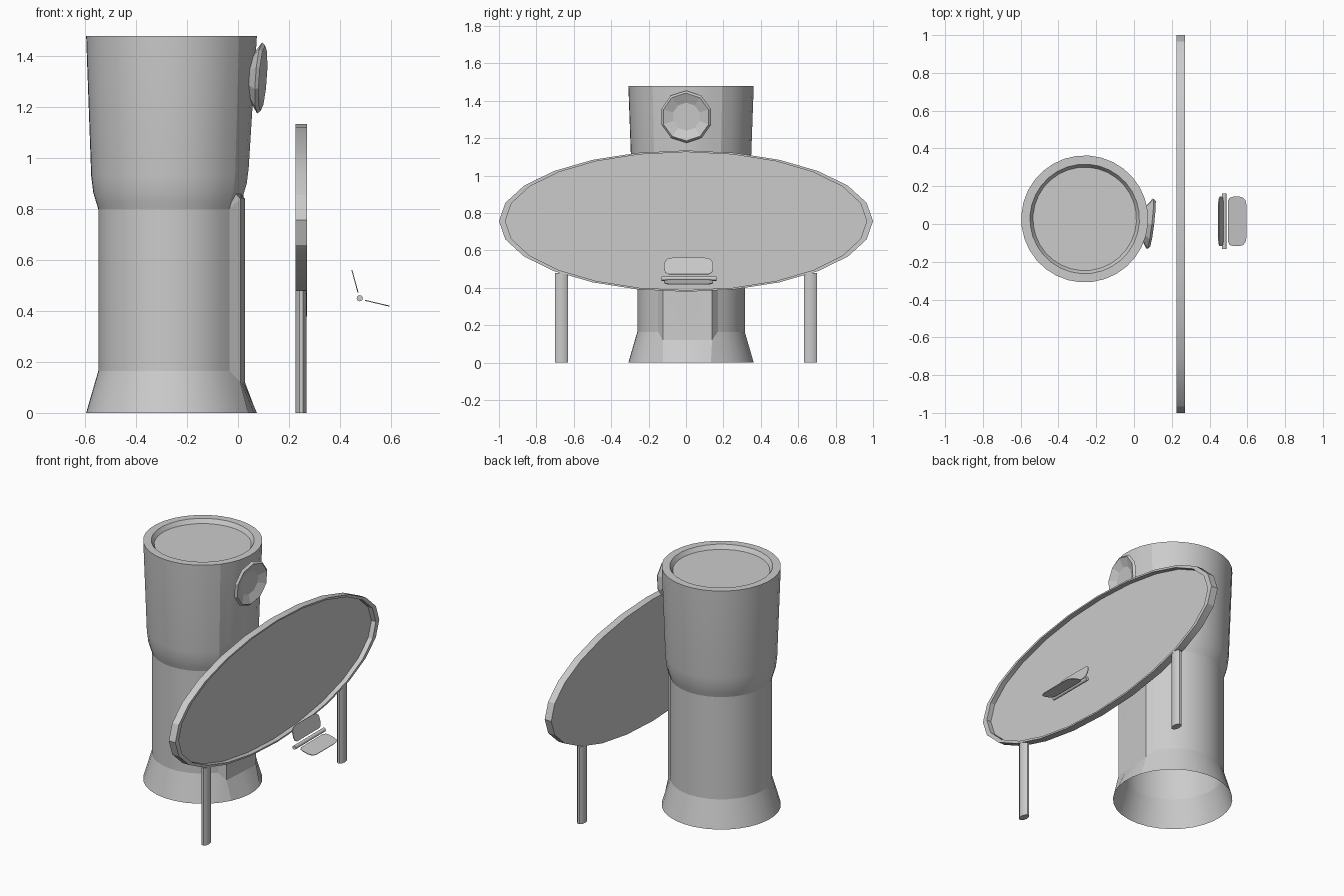
import bpy, bmesh
from math import sin, cos, pi, radians
from mathutils import Matrix, Vector

if "Cube" in bpy.data.objects:
    bpy.data.objects.remove(bpy.data.objects["Cube"])


def finish(name, bm, matrix=None, smooth=None):
    if matrix is not None:
        bm.transform(matrix)
    bmesh.ops.recalc_face_normals(bm, faces=bm.faces)
    mesh = bpy.data.meshes.new(name)
    bm.to_mesh(mesh)
    bm.free()
    ob = bpy.data.objects.new(name, mesh)
    bpy.context.collection.objects.link(ob)
    if smooth:
        bpy.ops.object.select_all(action='DESELECT')
        bpy.context.view_layer.objects.active = ob
        ob.select_set(True)
        bpy.ops.object.shade_smooth_by_angle(angle=radians(smooth))
    return ob


def lathe(profile, segs, shape=None, cap_start=False, cap_end=False):
    """Rings of (radius, height) around z, bridged with quads."""
    bm = bmesh.new()
    rings = []
    for r, z in profile:
        ring = []
        for i in range(segs):
            a = 2 * pi * i / segs
            p = Vector((r * cos(a), r * sin(a), z))
            if shape:
                p = shape(p, i)
            ring.append(bm.verts.new(p))
        rings.append(ring)
    for lo, hi in zip(rings, rings[1:]):
        for i in range(segs):
            j = (i + 1) % segs
            bm.faces.new((lo[i], lo[j], hi[j], hi[i]))
    if cap_start:
        bm.faces.new(rings[0][::-1])
    if cap_end:
        bm.faces.new(rings[-1])
    return bm


TO_X = Matrix(((0, 0, 1, 0), (1, 0, 0, 0), (0, 1, 0, 0), (0, 0, 0, 1)))  # z axis -> +x

# Tower: flared foot, shaft with a flat front panel, wider head and sunken lid
SEGS = 32


def flat_panel(p, i):
    k = i if i < SEGS / 2 else i - SEGS
    if abs(k) > 2:
        return p
    if 0.1 < p.z < 0.81:
        return Vector((0.28, 0.066 * k, 0.12 if p.z < 0.5 else 0.84))
    if p.z < 1.0 and p.z > 0.81:
        return Vector((p.x - 0.012, p.y, p.z + 0.035))
    return p


tower_profile = [(0.336, 0), (0.288, 0.165), (0.288, 0.80), (0.296, 0.825),
                 (0.308, 0.865), (0.316, 0.93), (0.336, 1.48),
                 (0.290, 1.48), (0.274, 1.455)]
finish("tower", lathe(tower_profile, SEGS, flat_panel, cap_end=True),
       Matrix.Translation((-0.261, 0.027, 0)) @ Matrix.Rotation(radians(-4), 4, 'Z'), 15)

# Round eyepiece on the tower head
eye_profile = [(0.08, -0.035), (0.14, 0.005), (0.128, 0.018), (0.075, -0.004)]
finish("tower_eyepiece", lathe(eye_profile, 10, cap_start=True, cap_end=True),
       Matrix.Translation((0.08, 0.002, 1.315))
       @ Matrix.Rotation(radians(-7), 4, 'Z') @ Matrix.Rotation(radians(4), 4, 'Y')
       @ TO_X @ Matrix.Rotation(pi / 2, 4, 'Z'))

# Oval board, flat at the back, raised rim at the front
board_profile = [(1.0, 0), (1.0, 0.045), (0.966, 0.045), (0.966, 0.015)]
finish("oval_board", lathe(board_profile, 24,
       lambda p, i: Vector((p.x, p.y * (0.378 if abs(p.length) > 0.98 else 0.382), p.z)),
       cap_start=True, cap_end=True),
       Matrix.Translation((0.225, 0, 0.757)) @ TO_X, 20)

# Board legs
for side, label in ((-1, "front"), (1, "back")):
    finish(label + "_leg", lathe([(1, 0), (1, 0.48)], 10,
           lambda p, i: Vector((p.x * 0.022, p.y * 0.037, p.z)),
           cap_start=True, cap_end=True),
           Matrix.Translation((0.2475, 0.666 * side, 0)), 40)

# Folding seat: hinge rod plus two thin rounded panels
finish("hinge_rod", lathe([(0.012, -0.147), (0.012, 0.147)], 12, cap_start=True, cap_end=True),
       Matrix.Translation((0.478, 0.015, 0.45)) @ Matrix.Rotation(pi / 2, 4, 'X'), 40)


def seat_panel(name, start, end):
    outline = [(0.108, 0), (0.125, 0.1), (0.131, 0.3), (0.131, 0.62),
               (0.125, 0.82), (0.11, 0.95), (0.085, 1.0)]
    outline += [(-w, u) for w, u in reversed(outline)]
    s, e = Vector(start), Vector(end)
    d = e - s
    n = Vector((-d.y, d.x)).normalized() * 0.002
    bm = bmesh.new()
    layers = []
    for sign in (-1, 1):
        layers.append([bm.verts.new((s.x + d.x * u + n.x * sign, 0.014 + w,
                                     s.y + d.y * u + n.y * sign)) for w, u in outline])
    a, b = layers
    bm.faces.new(a)
    bm.faces.new(b[::-1])
    for i in range(len(a)):
        j = (i + 1) % len(a)
        bm.faces.new((a[i], a[j], b[j], b[i]))
    finish(name, bm)


seat_panel("seat", (0.498, 0.442), (0.595, 0.419))
seat_panel("seat_back", (0.471, 0.473), (0.447, 0.561))
